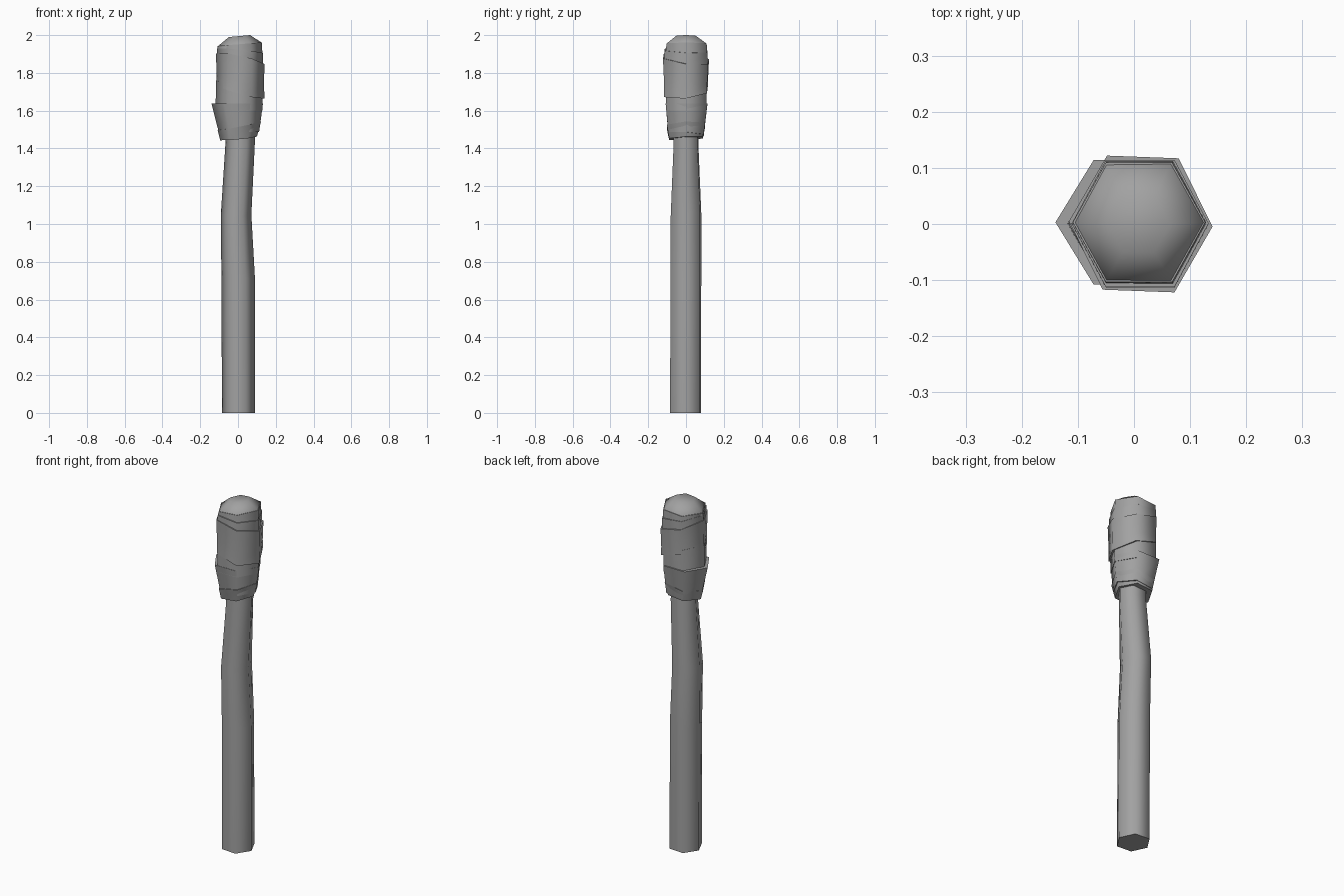
import bpy, bmesh, math

grey = bpy.data.materials.new("dark_grey")
grey.diffuse_color = (0.36, 0.36, 0.36, 1)


def loft(name, rings, phase=0.0, sides=6):
    """Closed tube through rings: (z, centre x, centre y, rx, ry, slope x, slope y)."""
    bm = bmesh.new()
    loops = []
    for z, cx, cy, rx, ry, sx, sy in rings:
        loop = []
        for i in range(sides):
            a = phase + math.tau * i / sides
            x, y = rx * math.cos(a), ry * math.sin(a)
            loop.append(bm.verts.new((cx + x, cy + y, z + sx * x + sy * y)))
        loops.append(loop)
    for low, high in zip(loops, loops[1:]):
        for i in range(sides):
            j = (i + 1) % sides
            bm.faces.new((low[i], low[j], high[j], high[i]))
    bm.faces.new(loops[0][::-1])
    bm.faces.new(loops[-1])
    mesh = bpy.data.meshes.new(name)
    bm.to_mesh(mesh)
    bm.free()
    mesh.materials.append(grey)
    obj = bpy.data.objects.new(name, mesh)
    bpy.context.collection.objects.link(obj)
    bpy.ops.object.select_all(action='DESELECT')
    obj.select_set(True)
    bpy.context.view_layer.objects.active = obj
    bpy.ops.object.shade_smooth_by_angle(angle=math.radians(70))
    return obj


# Slightly crooked wooden shaft
loft("shaft", [
    (0.00, 0.003, -0.002, 0.088, 0.091, 0, 0),
    (0.71, 0.001, -0.001, 0.089, 0.091, 0, 0),
    (1.05, -0.010, 0.000, 0.081, 0.090, 0, 0.1),
    (1.42, 0.011, 0.000, 0.078, 0.073, 0, 0),
    (1.55, 0.011, 0.000, 0.078, 0.071, 0, 0),
], math.radians(-4))

# Domed head core under the cloth
loft("head_core", [
    (1.465, 0.005, 0.000, 0.090, 0.095, 0, 0),
    (1.63, 0.005, 0.000, 0.118, 0.118, 0, 0),
    (1.85, 0.010, 0.000, 0.120, 0.124, 0, 0),
    (1.95, 0.008, 0.003, 0.117, 0.122, 0.09, 0),
    (1.995, 0.008, 0.000, 0.056, 0.058, 0.09, 0),
])

# Overlapping cloth wraps, each slightly tilted
loft("wrap_bottom_cuff", [
    (1.453, 0.003, 0.000, 0.097, 0.103, 0.10, 0.05),
    (1.52, 0.007, 0.000, 0.115, 0.117, 0.20, 0.05),
])
loft("wrap_lower", [
    (1.475, 0.008, 0.000, 0.104, 0.108, 0.12, -0.06),
    (1.637, -0.004, 0.003, 0.136, 0.128, 0, 0),
])
loft("wrap_middle", [
    (1.60, 0.005, 0.001, 0.124, 0.122, 0, 0),
    (1.74, 0.007, 0.000, 0.123, 0.126, -0.15, 0.05),
])
loft("wrap_diagonal", [
    (1.70, 0.012, 0.000, 0.128, 0.131, -0.28, 0.10),
    (1.76, 0.012, 0.000, 0.126, 0.132, -0.15, -0.05),
    (1.875, 0.012, 0.000, 0.128, 0.138, -0.22, -0.12),
], math.radians(-2))
loft("wrap_upper", [
    (1.86, 0.011, 0.000, 0.122, 0.131, -0.20, -0.10),
    (1.918, 0.011, 0.001, 0.122, 0.131, -0.10, -0.04),
])
loft("wrap_top", [
    (1.905, 0.010, 0.002, 0.119, 0.126, -0.05, 0.08),
    (1.952, 0.009, 0.003, 0.118, 0.123, 0.08, 0),
])
